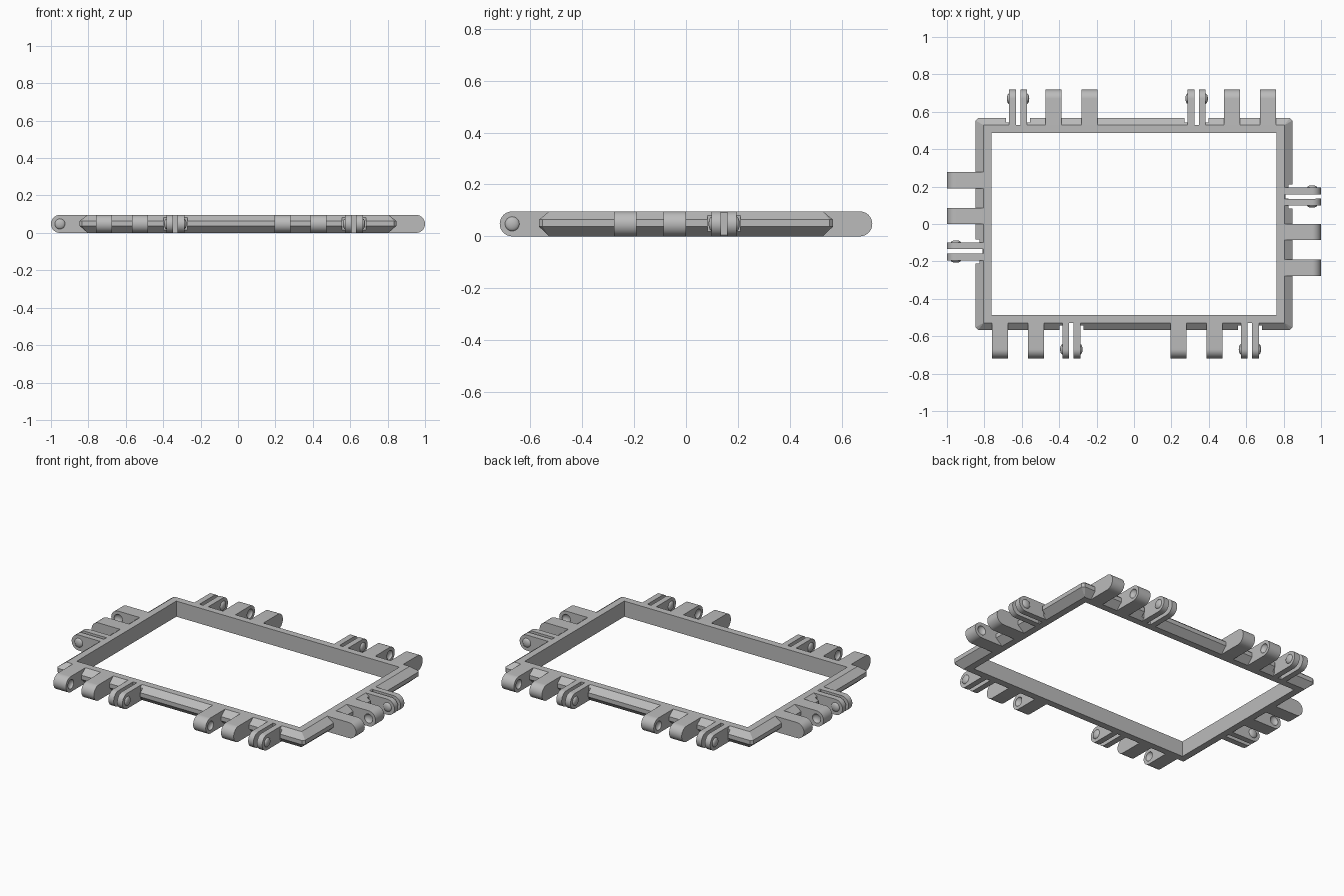
import bpy, bmesh, math
from mathutils import Matrix, Vector

cube = bpy.data.objects.get("Cube")
if cube:
    bpy.data.objects.remove(cube, do_unlink=True)

H = 0.096            # overall height
R = H / 2            # hinge end radius
PIN_R, PIN_H = 0.028, 0.013

grey = bpy.data.materials.new("plain_grey")
grey.use_nodes = True
grey.diffuse_color = (0.5, 0.5, 0.5, 1)
grey.node_tree.nodes["Principled BSDF"].inputs["Base Color"].default_value = (0.5, 0.5, 0.5, 1)


def to_mesh(bm, name):
    bmesh.ops.recalc_face_normals(bm, faces=bm.faces)
    me = bpy.data.meshes.new(name)
    bm.to_mesh(me)
    bm.free()
    me.materials.append(grey)
    return me


def add_object(name, me, matrix=Matrix()):
    ob = bpy.data.objects.new(name, me)
    bpy.context.collection.objects.link(ob)
    ob.matrix_world = matrix
    return ob


def prism(bm, points, direction):
    """Extrude a closed outline along a direction."""
    face = bm.faces.new([bm.verts.new(p) for p in points])
    out = bmesh.ops.extrude_face_region(bm, geom=[face])
    moved = [v for v in out["geom"] if isinstance(v, bmesh.types.BMVert)]
    bmesh.ops.translate(bm, verts=moved, vec=direction)


def arm(bm, u0, u1, length):
    """Hinge arm with a round outer end; the end lies at v = 0."""
    pts = [(u0, -length, 0), (u0, -length, H)]
    for i in range(25):
        a = math.pi / 2 - math.pi * i / 24
        pts.append((u0, -R + R * math.cos(a), R + R * math.sin(a)))
    prism(bm, pts, Vector((u1 - u0, 0, 0)))


def dome(bm, u, radius, height):
    m = Matrix.Translation((u, -R, R)) @ Matrix.Diagonal((height, radius, radius, 1))
    m = m @ Matrix.Rotation(math.pi / 2, 4, 'Y')
    bmesh.ops.create_uvsphere(bm, u_segments=24, v_segments=12, radius=1, matrix=m)


def cut(ob, cutter_mesh):
    cutter = add_object("cutter", cutter_mesh)
    cutter.hide_render = True
    mod = ob.modifiers.new("cut", 'BOOLEAN')
    mod.operation, mod.solver, mod.object = 'DIFFERENCE', 'EXACT', cutter
    bpy.context.view_layer.update()
    deps = bpy.context.evaluated_depsgraph_get()
    me = bpy.data.meshes.new_from_object(ob.evaluated_get(deps))
    ob.modifiers.clear()
    ob.data = me
    bpy.data.objects.remove(cutter, do_unlink=True)


def smooth(ob):
    bpy.ops.object.select_all(action='DESELECT')
    ob.select_set(True)
    bpy.context.view_layer.objects.active = ob
    bpy.ops.object.shade_smooth_by_angle(angle=math.radians(30))


# Frame: rings swept around the rectangle, with clipped outer corners
def ring(bm, x, y, z, clip):
    pts = []
    for sx, sy in ((1, 1), (-1, 1), (-1, -1), (1, -1)):
        pair = [(sx * x, sy * (y - clip)), (sx * (x - clip), sy * y)]
        pts += pair if sx * sy > 0 else pair[::-1]
    return [bm.verts.new((px, py, z)) for px, py in pts]


bm = bmesh.new()
section = [(0.762, 0.486, 0, 0), (0.762, 0.486, H, 0), (0.804, 0.528, H, 0),
           (0.847, 0.567, 0.064, 0.014), (0.847, 0.567, 0.038, 0.014), (0.804, 0.528, 0, 0)]
rings = [ring(bm, *s) for s in section]
for a, b in zip(rings, rings[1:] + rings[:1]):
    for i in range(8):
        j = (i + 1) % 8
        bm.faces.new((a[i], a[j], b[j], b[i]))
bmesh.ops.remove_doubles(bm, verts=bm.verts, dist=0.0001)
frame = add_object("frame", to_mesh(bm, "frame"))

# Hinge group placements: quarter turns, then position along the side and reach
groups = []
for turn, positions, reach in ((0, (-0.62, 0.335), 0.718), (-1, (-0.147,), 1.0)):
    for t in (turn, turn + 2):
        for u in positions:
            groups.append(Matrix.Rotation(t * math.pi / 2, 4, 'Z')
                          @ Matrix.Translation((u, reach, 0)))

# Notches in the frame that give the springy prongs room
bm = bmesh.new()
half = [(0.012, -0.19), (0.012, -0.174), (0.064, -0.174), (0.064, 0.1)]
outline = half + [(-u, v) for u, v in reversed(half)]
for m in groups:
    prism(bm, [m @ Vector((u, v, -0.1)) for u, v in outline], Vector((0, 0, 0.3)))
cut(frame, to_mesh(bm, "notch"))

# Solid knuckle with a dimple on one side
bm = bmesh.new()
arm(bm, -0.043, 0.043, 0.197)
knuckle = add_object("knuckle", to_mesh(bm, "knuckle"))
bm = bmesh.new()
dome(bm, 0.043, PIN_R, PIN_H + 0.004)
cut(knuckle, to_mesh(bm, "dimple"))
smooth(knuckle)

# Thin prong with a domed pin on its outer side
bm = bmesh.new()
arm(bm, 0.012, 0.048, 0.197)
dome(bm, 0.047, PIN_R, PIN_H)
prong = add_object("prong", to_mesh(bm, "prong"))
smooth(prong)

# Place two prongs and two facing knuckles in every group
for n, m in enumerate(groups, 1):
    for part, u, flip in (("prong_a", 0, 1), ("prong_b", 0, -1),
                          ("inner_knuckle", 0.19, 1), ("outer_knuckle", 0.381, -1)):
        source = prong if part.startswith("prong") else knuckle
        place = m @ Matrix.Translation((u, 0, 0)) @ Matrix.Diagonal((flip, 1, 1, 1))
        add_object(f"{part}_{n}", source.data, place)
for source in (prong, knuckle):
    bpy.data.objects.remove(source, do_unlink=True)
